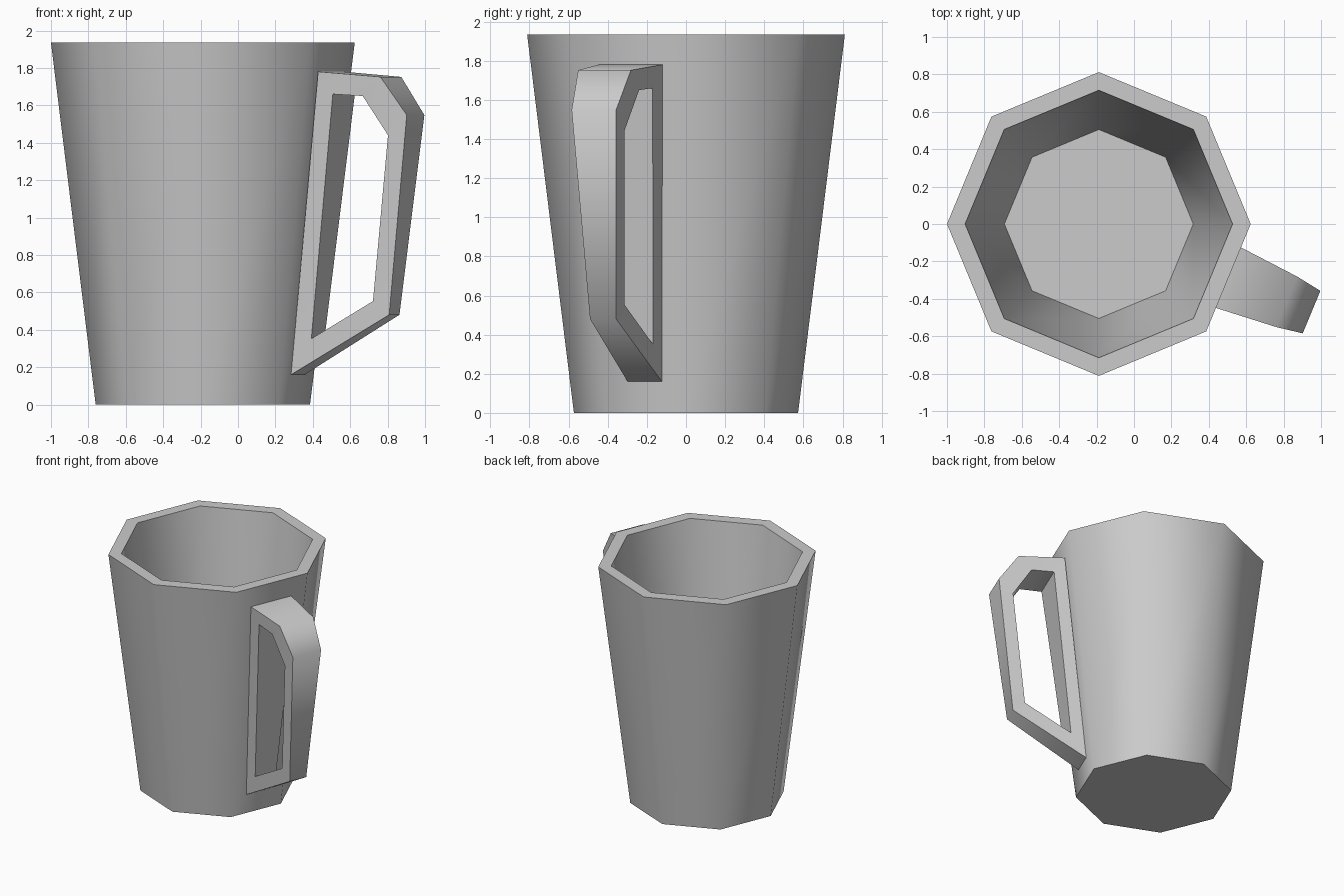
import bpy
import bmesh
from math import cos, sin, pi, radians

if "Cube" in bpy.data.objects:
    bpy.data.objects.remove(bpy.data.objects["Cube"])

CX = -0.188  # cup axis


def finish(bm, name):
    bmesh.ops.recalc_face_normals(bm, faces=bm.faces)
    me = bpy.data.meshes.new(name)
    bm.to_mesh(me)
    bm.free()
    ob = bpy.data.objects.new(name, me)
    bpy.context.collection.objects.link(ob)
    bpy.ops.object.select_all(action='DESELECT')
    ob.select_set(True)
    bpy.context.view_layer.objects.active = ob
    bpy.ops.object.shade_smooth_by_angle(angle=radians(55))
    return ob


def bridge(bm, a, b):
    n = len(a)
    for i in range(n):
        j = (i + 1) % n
        bm.faces.new((a[i], a[j], b[j], b[i]))


# Cup: octagonal rings from base, up to rim, down to the inner floor
bm = bmesh.new()
profile = [(0.573, 0), (0.812, 1.935), (0.715, 1.935), (0.505, 0.2)]
rings = [[bm.verts.new((CX + r * cos(k * pi / 4), r * sin(k * pi / 4), z))
          for k in range(8)] for r, z in profile]
for a, b in zip(rings, rings[1:]):
    bridge(bm, a, b)
bm.faces.new(rings[0])
bm.faces.new(rings[-1])
finish(bm, "cup")

# Handle: closed frame on one octagon face; (radial distance, half width, z)
outer = [(0.74, 0.176, 1.78), (1.088, 0.146, 1.752), (1.231, 0.123, 1.548),
         (1.108, 0.072, 0.48), (0.55, 0.095, 0.16)]
inner = [(0.816, 0.154, 1.66), (0.987, 0.149, 1.65), (1.123, 0.124, 1.44),
         (1.018, 0.081, 0.553), (0.666, 0.092, 0.352)]
ang = -pi / 8
bm = bmesh.new()


def loop(points, side):
    return [bm.verts.new((CX + r * cos(ang) - side * s * sin(ang),
                          r * sin(ang) + side * s * cos(ang), z))
            for r, s, z in points]


loops = [loop(outer, -1), loop(outer, 1), loop(inner, 1), loop(inner, -1)]
for i in range(4):
    bridge(bm, loops[i], loops[(i + 1) % 4])
finish(bm, "handle")
